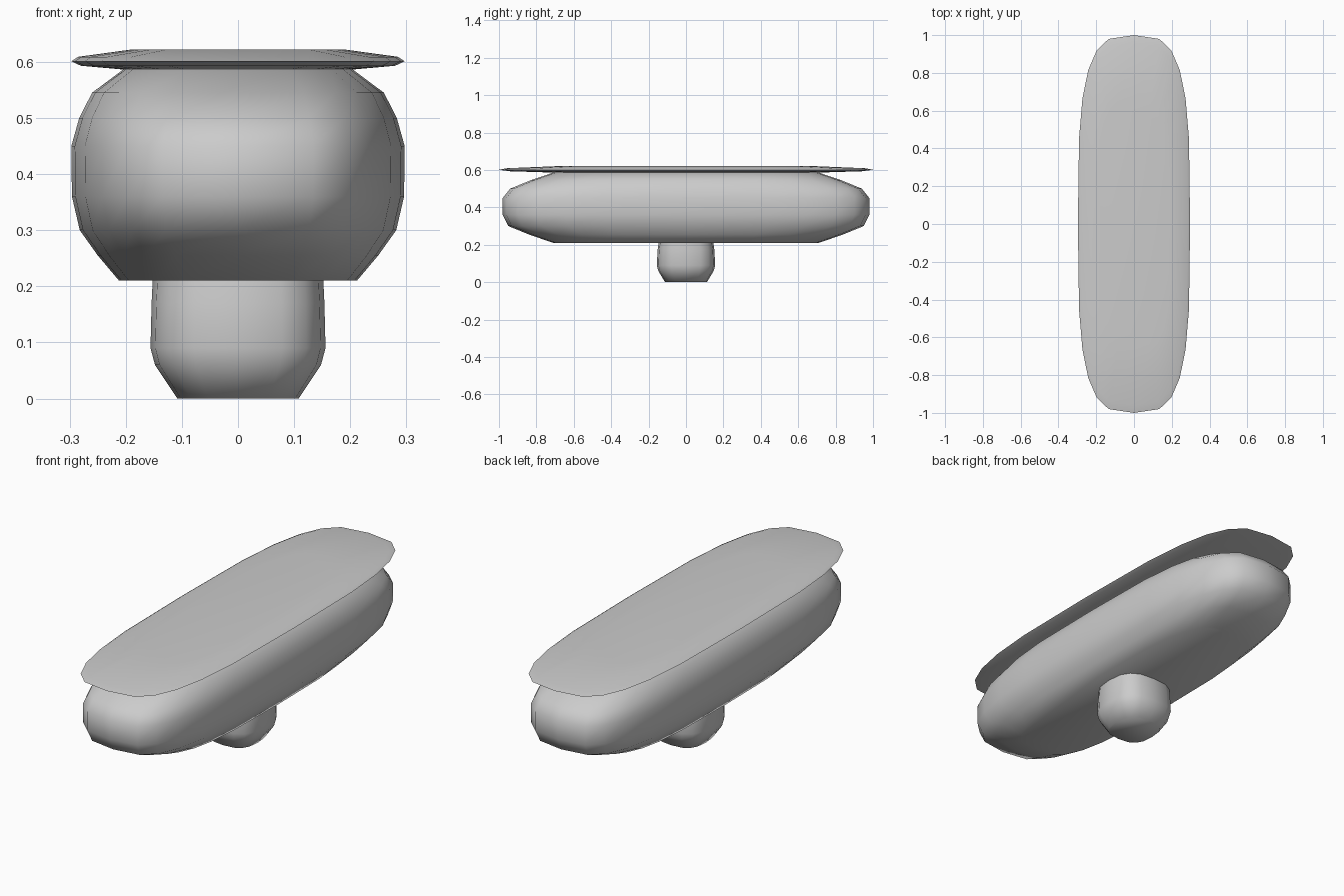
import bpy, bmesh, math

if "Cube" in bpy.data.objects:
    bpy.data.objects.remove(bpy.data.objects["Cube"])


def rounded_ring(bm, rx, ry, z, power, count):
    """Ring of vertices on a rounded rectangle (superellipse)."""
    ring = []
    for i in range(count):
        a = 2 * math.pi * i / count
        c, s = math.cos(a), math.sin(a)
        x = math.copysign(abs(c) ** (2 / power), c) * rx
        y = math.copysign(abs(s) ** (2 / power), s) * ry
        ring.append(bm.verts.new((x, y, z)))
    return ring


def loft(name, rings, power, count, angle=60):
    """Closed, smooth solid through stacked (rx, ry, z) rings."""
    bm = bmesh.new()
    loops = [rounded_ring(bm, *r, power, count) for r in rings]
    for lo, hi in zip(loops, loops[1:]):
        for i in range(count):
            j = (i + 1) % count
            bm.faces.new((lo[i], lo[j], hi[j], hi[i]))
    bm.faces.new(loops[0][::-1])
    bm.faces.new(loops[-1])
    bmesh.ops.recalc_face_normals(bm, faces=bm.faces)
    mesh = bpy.data.meshes.new(name)
    bm.to_mesh(mesh)
    bm.free()
    ob = bpy.data.objects.new(name, mesh)
    bpy.context.collection.objects.link(ob)
    bpy.context.view_layer.objects.active = ob
    ob.select_set(True)
    bpy.ops.object.shade_smooth_by_angle(angle=math.radians(angle))
    ob.select_set(False)
    return ob


# Short central foot, tapering to the ground
loft("foot", [
    (0.108, 0.112, 0.0),
    (0.148, 0.148, 0.06),
    (0.156, 0.156, 0.09),
    (0.154, 0.152, 0.17),
    (0.152, 0.146, 0.212),
], 2.8, 16)

# Long rounded body
loft("body", [
    (0.212, 0.71, 0.21),
    (0.25, 0.84, 0.255),
    (0.282, 0.95, 0.30),
    (0.296, 0.98, 0.36),
    (0.297, 0.98, 0.45),
    (0.283, 0.94, 0.50),
    (0.260, 0.83, 0.545),
    (0.205, 0.71, 0.586),
], 3.4, 24)

# Thin overhanging top with bevelled upper and lower faces
loft("top_slab", [
    (0.19, 0.68, 0.585),
    (0.28, 0.94, 0.593),
    (0.297, 1.0, 0.601),
    (0.285, 0.96, 0.609),
    (0.19, 0.65, 0.622),
], 3.4, 24)
